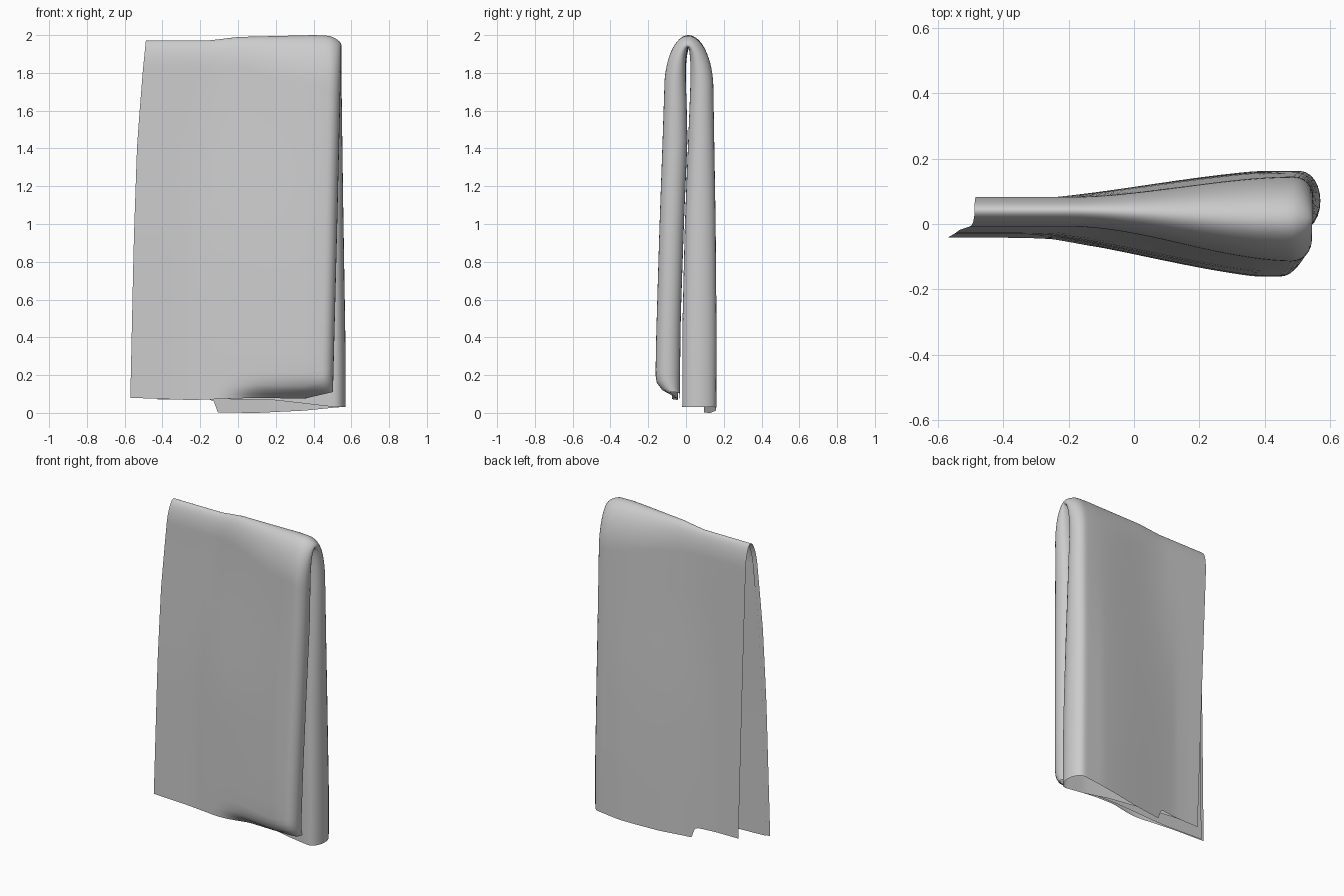
import bpy, bmesh, math

if "Cube" in bpy.data.objects:
    bpy.data.objects.remove(bpy.data.objects["Cube"])


def interp(x, pts):
    if x <= pts[0][0]:
        return pts[0][1]
    for (a, p), (b, q) in zip(pts, pts[1:]):
        if x <= b:
            return p + (q - p) * (x - a) / (b - a)
    return pts[-1][1]


def lerp(a, b, t):
    return a + (b - a) * t


def smooth(a, b, x):
    t = min(1, max(0, (x - a) / (b - a)))
    return t * t * (3 - 2 * t)


# Sheet offsets by height: at the open left edge, and at the puffy folded edge
LEFT = {-1: [(0, -.043), (1, -.03), (1.8, -.008)],
        1: [(0, .075), (1.8, .083)]}
OUTER = {-1: [(.1, -.163), (.4, -.158), (1, -.14), (1.7, -.115)],
         1: [(0, .160), (.4, .162), (1, .157), (1.7, .145)]}
INNER = {-1: [(0, -.034), (.5, -.028), (1, -.011), (1.5, .010), (1.85, -.006)],
         1: [(0, -.02), (.5, -.018), (1, -.006), (1.5, .014), (1.85, .028)]}
XLEFT = {-1: [(.08, -.57), (.9, -.552), (1.4, -.535), (1.75, -.51), (1.97, -.488)],
         1: [(.05, -.425), (1, -.455), (1.97, -.488)]}
XRIGHT = {-1: [(.1, .503), (1, .525), (1.9, .545)],
          1: [(0, .57), (.3, .57), (1.2, .556), (1.9, .547)]}


def bottom(x, side, inner):
    if side < 0:
        return interp(x, [(-.57, .08), (-.25, .068), (.1, .08), (.35, .075), (.5, .11)])
    if inner:
        return interp(x, [(-.4, .08), (.2, .067), (.52, .03)])
    return interp(x, [(-.13, .07), (-.115, .002), (.1, 0), (.35, .012), (.53, .03)])


def sheet(x, v, inner):
    """Point on the outer or inner layer; v runs front hem, top, back hem."""
    side = -1 if v < 0 else 1
    b_low = .5 * smooth(-.38, .42, x) + .5 * min(1, max(0, (x + .25) / .62))
    b_top = smooth(-.2, .5, x)
    top = interp(x, [(-.15, 1.972), (0, 1.99), (.4, 2.0), (.48, 1.997), (.55, 1.975)])
    top -= lerp(.008, .055, b_top) if inner else 0
    h = lerp(.15, .28, b_top)
    a = abs(v)
    if a < .4:
        ang = a / .4 * math.pi / 2
        z, s = top - h * (1 - math.cos(ang)), math.sin(ang)
    else:
        f = (a - .4) / .6
        z, s = lerp(top - h, bottom(x, side, inner), f ** .8), 1
    b = lerp(b_low, b_top, smooth(.7, 1.9, z))
    edge = interp(z, LEFT[side]) - (side * .008 if inner else 0)
    y = lerp(edge, interp(z, (INNER if inner else OUTER)[side]), b)
    # front hem curls under
    if side < 0 and not inner:
        under = interp(z, INNER[-1]) - .005
        c = interp(z, [(.07, 1), (.09, .75), (.12, .3), (.16, .06), (.2, 0)])
        y = lerp(y, under, c * smooth(-.15, .15, x))
    yc = lerp(.04, .01, b_top)
    return (y - yc) * s + yc, z


def section():
    """(fraction along x, fold angle or None, layer blend) across the doubled cloth."""
    n, k = 44, 12
    flat = [i / n for i in range(n)]
    pts = [(t, None, 0) for t in flat]
    for i in range(k + 1):
        th = math.pi * i / k
        pts.append((1, th, (1 - math.cos(th)) / 2))
    return pts + [(t, None, 1) for t in reversed(flat[1:])]


# Towel: doubled lengthwise, then draped over at the top
R = .06
cols = section()
vs = [-1, -.995, -.99, -.98, -.97, -.955, -.94]
vs += [-.9 + .05 * i for i in range(10)]
vs += [-.4 + .8 * i / 32 for i in range(33)]
vs += [.45 + .05 * i for i in range(12)]
bm = bmesh.new()
grid = []
for v in vs:
    side = -1 if v < 0 else 1
    xl = interp(sheet(-.45, v, False)[1], XLEFT[side])
    xr = interp(sheet(.4, v, False)[1], XRIGHT[side])
    row = []
    for t, th, w in cols:
        x = lerp(xl, xr - R, t) + (R * math.sin(th) if th is not None else 0)
        (yo, zo), (yi, zi) = sheet(x, v, False), sheet(x, v, True)
        row.append(bm.verts.new((x, lerp(yo, yi, w), lerp(zo, zi, w))))
    grid.append(row)
for r0, r1 in zip(grid, grid[1:]):
    for i in range(len(cols) - 1):
        bm.faces.new((r0[i], r0[i + 1], r1[i + 1], r1[i]))
me = bpy.data.meshes.new("folded_towel")
bm.to_mesh(me)
bm.free()
towel = bpy.data.objects.new("folded_towel", me)
bpy.context.collection.objects.link(towel)
bpy.context.view_layer.objects.active = towel
towel.select_set(True)
bpy.ops.object.shade_smooth()
